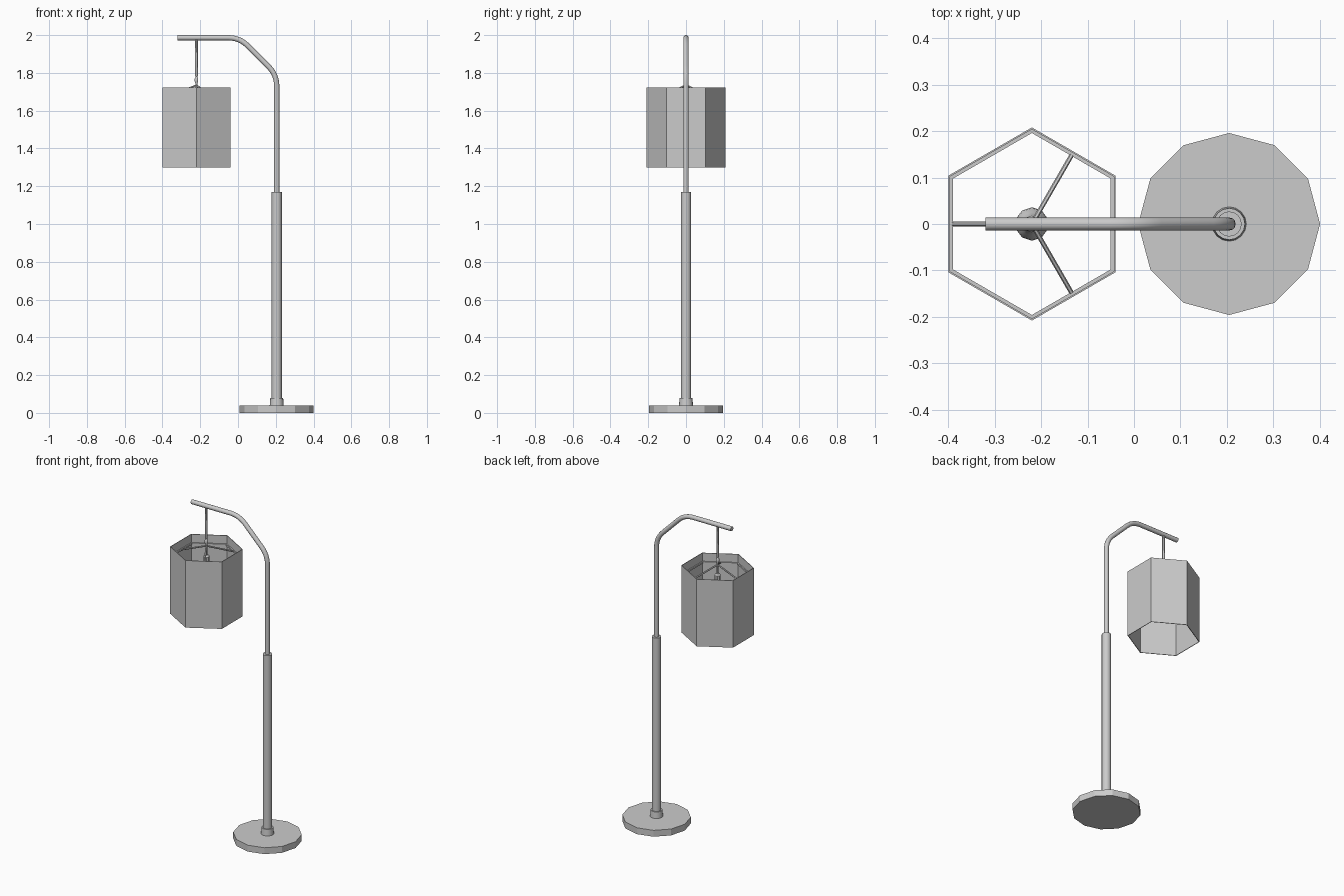
import bpy, bmesh, math
from mathutils import Vector

if "Cube" in bpy.data.objects:
    bpy.data.objects.remove(bpy.data.objects["Cube"])

POLE_X, SHADE_X, ARM_Z = 0.205, -0.22, 1.986


def smooth(ob):
    bpy.ops.object.select_all(action='DESELECT')
    ob.select_set(True)
    bpy.context.view_layer.objects.active = ob
    bpy.ops.object.shade_smooth_by_angle(angle=math.radians(35))


def lathe(name, x, profile, sides, closed=False, soft=True):
    """Turn (radius, z) points about a vertical axis at x; closed makes a hollow ring."""
    bm = bmesh.new()
    rings = []
    for r, z in profile:
        ring = []
        for i in range(sides):
            a = math.pi / 2 + 2 * math.pi * i / sides
            ring.append(bm.verts.new((x + r * math.cos(a), r * math.sin(a), z)))
        rings.append(ring)
    pairs = list(zip(rings, rings[1:]))
    if closed:
        pairs.append((rings[-1], rings[0]))
    else:
        bm.faces.new(rings[0])
        bm.faces.new(rings[-1])
    for a, b in pairs:
        for i in range(sides):
            j = (i + 1) % sides
            bm.faces.new((a[i], a[j], b[j], b[i]))
    bmesh.ops.recalc_face_normals(bm, faces=bm.faces)
    me = bpy.data.meshes.new(name)
    bm.to_mesh(me)
    bm.free()
    ob = bpy.data.objects.new(name, me)
    bpy.context.collection.objects.link(ob)
    if soft:
        smooth(ob)
    return ob


def tube(name, points, radius, res=4):
    """Sweep a capped round tube along a polyline."""
    cu = bpy.data.curves.new(name, 'CURVE')
    cu.dimensions = '3D'
    cu.bevel_depth, cu.bevel_resolution, cu.use_fill_caps = radius, res, True
    sp = cu.splines.new('POLY')
    sp.points.add(len(points) - 1)
    for p, co in zip(sp.points, points):
        p.co = (*co, 1)
    ob = bpy.data.objects.new(name, cu)
    bpy.context.collection.objects.link(ob)
    bpy.ops.object.select_all(action='DESELECT')
    ob.select_set(True)
    bpy.context.view_layer.objects.active = ob
    bpy.ops.object.convert(target='MESH')
    ob = bpy.context.view_layer.objects.active
    smooth(ob)
    return ob


def rounded(corners, cut, steps=6):
    """Round the inner corners of a path."""
    pts = [Vector(c) for c in corners]
    out = [pts[0]]
    for a, b, c in zip(pts, pts[1:], pts[2:]):
        p, q = b + (a - b).normalized() * cut, b + (c - b).normalized() * cut
        for i in range(steps + 1):
            t = i / steps
            out.append(p * (1 - t) ** 2 + b * 2 * t * (1 - t) + q * t * t)
    return out + [pts[-1]]


# Faceted base, collar and thick lower pole
lathe("base", POLE_X, [(0.196, 0), (0.196, 0.04)], 12, soft=False)
lathe("base_collar", POLE_X, [(0.037, 0.04), (0.034, 0.08)], 16)
lathe("lower_pole", POLE_X, [(0.027, 0.08), (0.027, 1.17)], 16)

# Thin upper pole bending into the overhead arm
path = rounded([(POLE_X, 0, 1.15), (POLE_X, 0, 1.79),
                (0.009, 0, ARM_Z), (-0.32, 0, ARM_Z)], 0.06)
tube("upper_pole_and_arm", path, 0.014)

# Hanging rod with small knob
lathe("hanging_rod", SHADE_X, [(0.008, 1.98), (0.008, 1.785), (0.005, 1.78),
      (0.010, 1.77), (0.010, 1.755), (0.006, 1.745), (0.006, 1.67)], 10)

# Lamp holder and bulb
lathe("lamp_holder", SHADE_X, [(0.010, 1.68), (0.018, 1.67), (0.018, 1.60)], 10)
bulb = [(0.016, 1.60), (0.018, 1.58)]
bulb += [(0.036 * math.cos(math.radians(a)), 1.53 + 0.036 * math.sin(math.radians(a)))
         for a in (45, 20, 0, -25, -50, -75)]
lathe("bulb", SHADE_X, bulb, 10)

# Open hexagonal shade and its inner support ring
lathe("shade", SHADE_X, [(0.208, 1.30), (0.208, 1.722), (0.204, 1.722), (0.204, 1.30)],
      6, closed=True, soft=False)
lathe("shade_ring", SHADE_X, [(0.205, 1.66), (0.205, 1.67), (0.196, 1.67), (0.196, 1.66)],
      6, closed=True, soft=False)

# Three sloping spokes from rod to ring
for i in range(3):
    a = math.radians(60 + 120 * i)
    tube(f"spoke_{i + 1}", [(SHADE_X, 0, 1.735),
         (SHADE_X + 0.174 * math.cos(a), 0.174 * math.sin(a), 1.665)], 0.005, 1)
